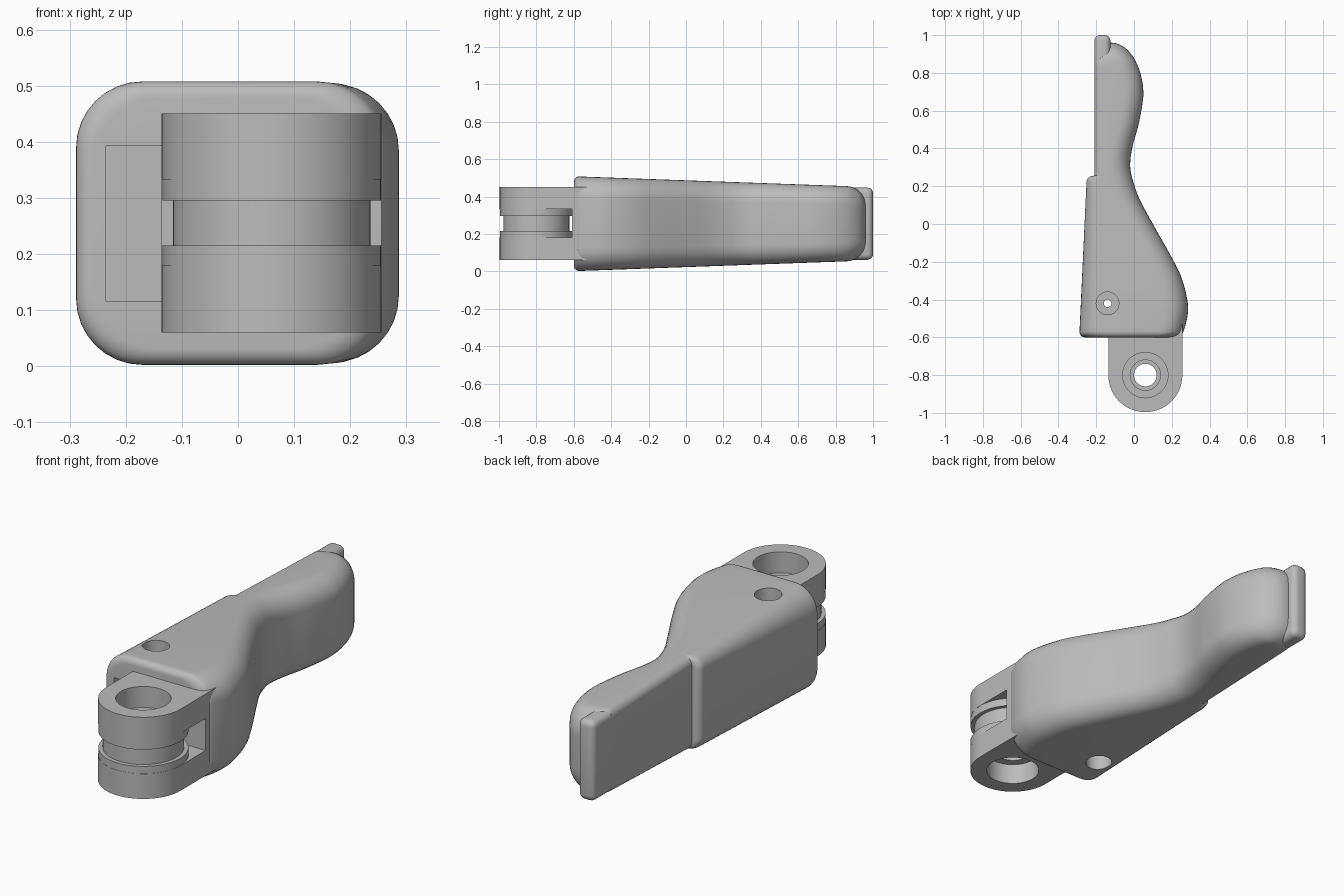
import bpy, bmesh, math
from mathutils import Matrix

if "Cube" in bpy.data.objects:
    bpy.data.objects.remove(bpy.data.objects["Cube"])

grey = bpy.data.materials.new("satin grey")
grey.use_nodes = True
grey.diffuse_color = (0.5, 0.5, 0.5, 1)
grey.node_tree.nodes["Principled BSDF"].inputs["Base Color"].default_value = (0.5, 0.5, 0.5, 1)

MID = 0.255            # mid height of every part
PIVOT = (0.06, -0.8)   # hinge axis


def make(name, bm):
    bmesh.ops.recalc_face_normals(bm, faces=bm.faces)
    mesh = bpy.data.meshes.new(name)
    bm.to_mesh(mesh)
    bm.free()
    mesh.materials.append(grey)
    ob = bpy.data.objects.new(name, mesh)
    bpy.context.collection.objects.link(ob)
    return ob


def box(name, x, y, z, bevel=0):
    bm = bmesh.new()
    size = [b - a for a, b in (x, y, z)]
    mid = [(a + b) / 2 for a, b in (x, y, z)]
    bmesh.ops.create_cube(bm, size=1, matrix=Matrix.Translation(mid) @ Matrix.Diagonal((*size, 1)))
    if bevel:
        bmesh.ops.bevel(bm, geom=bm.edges[:], offset=bevel, segments=5, profile=0.5, affect='EDGES')
    return make(name, bm)


def cylinder(name, centre, r, z0, z1):
    bm = bmesh.new()
    bmesh.ops.create_cone(bm, cap_ends=True, segments=64, radius1=r, radius2=r, depth=z1 - z0,
                          matrix=Matrix.Translation((*centre, (z0 + z1) / 2)))
    return make(name, bm)


def combine(ob, other, operation):
    mod = ob.modifiers.new(operation, 'BOOLEAN')
    mod.operation, mod.solver, mod.object = operation, 'EXACT', other
    bpy.context.view_layer.objects.active = ob
    bpy.ops.object.modifier_apply(modifier=mod.name)
    bpy.data.objects.remove(other)


def smooth(ob):
    bpy.ops.object.select_all(action='DESELECT')
    ob.select_set(True)
    bpy.context.view_layer.objects.active = ob
    bpy.ops.object.shade_smooth_by_angle(angle=math.radians(32))


# Curved right side of the body: (y, x) points, ending in an elliptical tip
SIDE = [(-0.7, 0.2), (-0.6, 0.25), (-0.5, 0.281), (-0.42, 0.285), (-0.28, 0.25), (-0.16, 0.19),
        (0.0, 0.1), (0.13, 0.03), (0.21, 0), (0.3, -0.02), (0.4, -0.01), (0.53, 0.025),
        (0.68, 0.05), (0.8, 0.05)]


def right_x(y):
    if y >= 0.68:
        return -0.12 + 0.17 * math.sqrt(max(0, 1 - ((y - 0.68) / 0.28) ** 2))
    i = max(k for k in range(1, len(SIDE) - 2) if SIDE[k][0] <= y + 1e-6)
    (ya, a), (y0, p), (y1, q), (yb, b) = SIDE[i - 1:i + 3]
    h = y1 - y0
    t = (y - y0) / h
    m, n = (q - a) / (y1 - ya) * h, (b - p) / (yb - y0) * h
    return ((2*t**3 - 3*t*t + 1) * p + (t**3 - 2*t*t + t) * m
            + (3*t*t - 2*t**3) * q + (t**3 - t*t) * n)


def left_x(y):
    if y > 0.254:
        return -0.21 + 0.04 * min(1, max(0, (y - 0.86) / 0.05))
    wall = -0.29 + 0.04 * (y + 0.6) / 0.85
    edge = min(1, max(0, (y - 0.224) / 0.03))
    return wall + 0.03 * (1 - math.sqrt(1 - edge * edge))


def section(y, inset):
    """Rounded rectangle across the body at y."""
    x0, x1 = left_x(y) + inset, right_x(y) - inset
    half = 0.2525 - 0.036 * (y + 0.57) - inset
    if y > 0.86:
        half -= 0.1 - math.sqrt(max(0, 0.01 - (y - 0.86) ** 2))
    rr = 0.12 - 0.02 * min(1, (y + 0.6) / 1.4)
    rl = 0.12 - 0.06 * min(1, (y + 0.6) / 0.85) if y < 0.254 else 0.04
    rr, rl = min(rr, (x1 - x0) * 0.65), min(rl, (x1 - x0) * 0.3)
    pts = []
    for cx, sz, r, start in ((x1 - rr, 1, rr, 0), (x0 + rl, 1, rl, 90),
                             (x0 + rl, -1, rl, 180), (x1 - rr, -1, rr, 270)):
        for k in range(9):
            a = math.radians(start + k * 90 / 8)
            pts.append((cx + r * math.cos(a), y, MID + sz * (half - r) + r * math.sin(a)))
    return pts


# Lever body lofted through its sections
stations = []
for k in range(7):
    a = math.radians(90 * k / 6)
    stations.append((-0.6 + 0.03 * (1 - math.cos(a)), 0.03 * (1 - math.sin(a))))
stations += [(-0.57 + 0.79 * k / 30, 0) for k in range(1, 31)]
stations += [(y, 0) for y in (0.23, 0.238, 0.245, 0.25, 0.253, 0.256)]
stations += [(0.256 + 0.604 * k / 24, 0) for k in range(1, 25)]
stations += [(0.86 + 0.1 * math.sin(math.radians(90 * k / 10)), 0) for k in range(1, 11)]
bm = bmesh.new()
rings = [[bm.verts.new(p) for p in section(*s)] for s in stations]
for a, b in zip(rings, rings[1:]):
    for i in range(len(a)):
        j = (i + 1) % len(a)
        bm.faces.new((a[i], a[j], b[j], b[i]))
bm.faces.new(rings[0])
bm.faces.new(rings[-1])
body = make("lever_body", bm)

# Front pocket and the stepped pin hole in the body
PIN = (-0.14, -0.42)
combine(body, box("pocket_cutter", (-0.235, -0.1), (-0.7, -0.52), (0.115, 0.393)), 'DIFFERENCE')
for r, z0, z1 in ((0.06, 0.4, 0.6), (0.06, -0.1, 0.11), (0.02, -0.1, 0.6)):
    combine(body, cylinder("pin_cutter", PIN, r, z0, z1), 'DIFFERENCE')
smooth(body)

# End plate standing proud of the grip
plate = box("end_plate", (-0.21, -0.125), (0.6, 1.0), (0.062, 0.448), 0.03)
smooth(plate)

# Hinge fork: rounded block, slotted between the arms
fork = box("hinge_fork", (-0.136, 0.256), (-0.8, -0.53), (0.06, 0.45))
combine(fork, cylinder("fork_end", PIVOT, 0.196, 0.06, 0.45), 'UNION')
combine(fork, box("slot_cutter", (-0.3, 0.4), (-1.1, -0.61), (0.18, 0.333)), 'DIFFERENCE')

# Round knuckle between the arms: two collars and a narrower core
collars = [cylinder("lower_collar", PIVOT, 0.195, 0.18, 0.215),
           cylinder("upper_collar", PIVOT, 0.195, 0.295, 0.333)]
core = cylinder("knuckle_core", PIVOT, 0.176, 0.215, 0.295)

# Stepped bore through fork and knuckle
for part in (fork, core, *collars):
    for r, z0, z1 in ((0.12, 0.35, 0.6), (0.12, -0.1, 0.16), (0.08, 0.31, 0.6),
                      (0.08, -0.1, 0.2), (0.06, -0.1, 0.6)):
        combine(part, cylinder("bore_cutter", PIVOT, r, z0, z1), 'DIFFERENCE')
    smooth(part)
